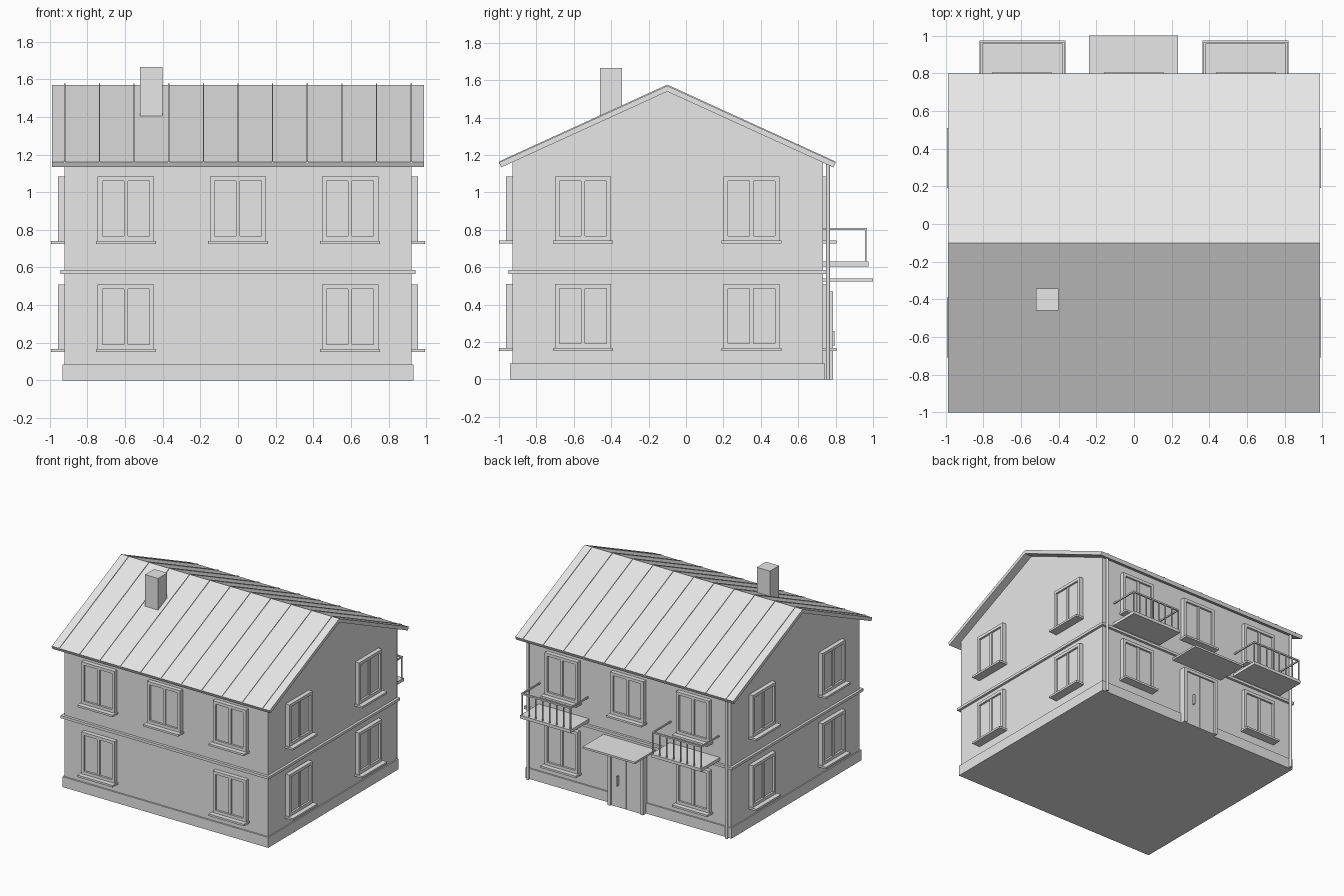
import bpy
import bmesh
from math import pi
from mathutils import Matrix, Vector

if "Cube" in bpy.data.objects:
    bpy.data.objects.remove(bpy.data.objects["Cube"])

grey = bpy.data.materials.new("plain_grey")
grey.use_nodes = True
grey.diffuse_color = (0.8, 0.8, 0.8, 1)
grey.node_tree.nodes["Principled BSDF"].inputs["Base Color"].default_value = (0.8, 0.8, 0.8, 1)

WALL_X, FRONT, BACK = 0.922, -0.928, 0.732
RIDGE_Y, RIDGE_Z = -0.1, 1.57
SLOPE = 0.41 / 0.9


def add_box(bm, x0, x1, y0, y1, z0, z1):
    size = Vector((x1 - x0, y1 - y0, z1 - z0))
    centre = Vector((x0 + x1, y0 + y1, z0 + z1)) / 2
    bmesh.ops.create_cube(bm, size=1, matrix=Matrix.LocRotScale(centre, None, size))


def make_mesh(name, bm):
    bmesh.ops.recalc_face_normals(bm, faces=bm.faces)
    mesh = bpy.data.meshes.new(name)
    bm.to_mesh(mesh)
    bm.free()
    mesh.materials.append(grey)
    return mesh


def place(name, mesh, matrix=Matrix()):
    obj = bpy.data.objects.new(name, mesh)
    obj.matrix_world = matrix
    bpy.context.collection.objects.link(obj)


def boxes(name, *parts):
    bm = bmesh.new()
    for part in parts:
        add_box(bm, *part)
    place(name, make_mesh(name, bm))


def add_prism(bm, profile, x0, x1):
    """Sweep a (y, z) outline along x."""
    near = [bm.verts.new((x0, y, z)) for y, z in profile]
    far = [bm.verts.new((x1, y, z)) for y, z in profile]
    bm.faces.new(near)
    bm.faces.new(far[::-1])
    for i in range(len(near)):
        bm.faces.new((near[i - 1], near[i], far[i], far[i - 1]))


def roof_z(y, offset):
    return RIDGE_Z - abs(y - RIDGE_Y) * SLOPE + offset


# Walls with gables, plinth and the band between the floors
bm = bmesh.new()
add_prism(bm, [(FRONT, 0), (BACK, 0), (BACK, roof_z(BACK, -0.02)),
               (RIDGE_Y, RIDGE_Z - 0.02), (FRONT, roof_z(FRONT, -0.02))], -WALL_X, WALL_X)
place("walls", make_mesh("walls", bm))
boxes("plinth", (-0.932, 0.932, -0.94, 0.744, 0, 0.085))
boxes("floor_band", (-0.942, 0.942, -0.95, 0.752, 0.565, 0.586))

# Roof slab with square-cut eaves
bm = bmesh.new()
add_prism(bm, [(-1.0, 1.16), (RIDGE_Y, RIDGE_Z), (0.8, 1.16),
               (0.788, 1.134), (RIDGE_Y, RIDGE_Z - 0.031), (-0.988, 1.134)], -0.987, 0.987)
place("roof", make_mesh("roof", bm))

# Standing seams over both slopes
bm = bmesh.new()
for i in range(-5, 6):
    x = i * 0.184
    add_prism(bm, [(-1.0, 1.155), (-1.0, 1.165), (RIDGE_Y, RIDGE_Z + 0.006), (0.8, 1.165),
                   (0.8, 1.155), (RIDGE_Y, RIDGE_Z - 0.004)], x - 0.003, x + 0.003)
place("roof_seams", make_mesh("roof_seams", bm))

boxes("chimney", (-0.52, -0.402, -0.46, -0.342, 1.38, 1.665))

# One window: origin at the sill top on the wall, facing -y
bm = bmesh.new()
W, H = 0.15, 0.342
add_box(bm, -W + 0.01, W - 0.01, -0.018, 0.01, 0, H - 0.01)
for x in (-W, W - 0.024):
    add_box(bm, x, x + 0.024, -0.034, 0.01, 0, H)
for z in (0, H - 0.024):
    add_box(bm, -W + 0.024, W - 0.024, -0.034, 0.01, z, z + 0.024)
add_box(bm, -0.011, 0.011, -0.028, 0, 0.024, H - 0.024)
add_box(bm, -0.16, 0.16, -0.072, 0.01, -0.016, 0)
window_mesh = make_mesh("window", bm)

for floor, z, columns in (("lower", 0.168, (-0.595, 0.595)), ("upper", 0.742, (-0.595, 0, 0.595))):
    for x in columns:
        place(floor + "_front_window", window_mesh, Matrix.Translation((x, FRONT, z)))
        place(floor + "_back_window", window_mesh,
              Matrix.Translation((x, BACK, z)) @ Matrix.Rotation(pi, 4, "Z"))
    for y in (-0.55, 0.35):
        for s in (-1, 1):
            place(floor + "_side_window", window_mesh,
                  Matrix.Translation((s * WALL_X, y, z)) @ Matrix.Rotation(s * pi / 2, 4, "Z"))

# Entrance: frame, two leaves, handle and canopy
boxes("door_frame", (-0.16, -0.135, 0.72, 0.785, 0, 0.47), (0.135, 0.16, 0.72, 0.785, 0, 0.47),
      (-0.135, 0.135, 0.72, 0.785, 0.445, 0.47))
boxes("door_leaves", (-0.135, -0.003, 0.72, 0.772, 0, 0.445), (0.003, 0.135, 0.72, 0.772, 0, 0.445))
boxes("door_handle", (0.065, 0.075, 0.77, 0.795, 0.18, 0.26))
boxes("canopy", (-0.238, 0.235, 0.72, 1.0, 0.523, 0.539))

# Balconies with railings
for s, side in ((1, "left"), (-1, "right")):
    a, b = sorted((s * 0.364, s * 0.82))
    boxes(side + "_balcony_slab", (a, b, 0.72, 0.975, 0.605, 0.63))
    a, b = a + 0.005, b - 0.005
    rails = [(a, b, 0.955, 0.967, 0.798, 0.81)]
    rails += [(x, x + 0.01, 0.72, 0.96, 0.798, 0.81) for x in (a, b - 0.01)]
    for i in range(8):
        x = a + (b - a - 0.008) * i / 7
        rails.append((x, x + 0.008, 0.957, 0.965, 0.625, 0.8))
    boxes(side + "_balcony_railing", *rails)

# Rain pipes at the back corners
for s, side in ((1, "left"), (-1, "right")):
    bm = bmesh.new()
    bmesh.ops.create_cone(bm, cap_ends=True, segments=12, radius1=0.011, radius2=0.011, depth=1.165,
                          matrix=Matrix.Translation((s * 0.9, 0.76, 0.5825)))
    for face in bm.faces:
        face.smooth = len(face.verts) == 4
    place(side + "_rain_pipe", make_mesh("rain_pipe", bm))
